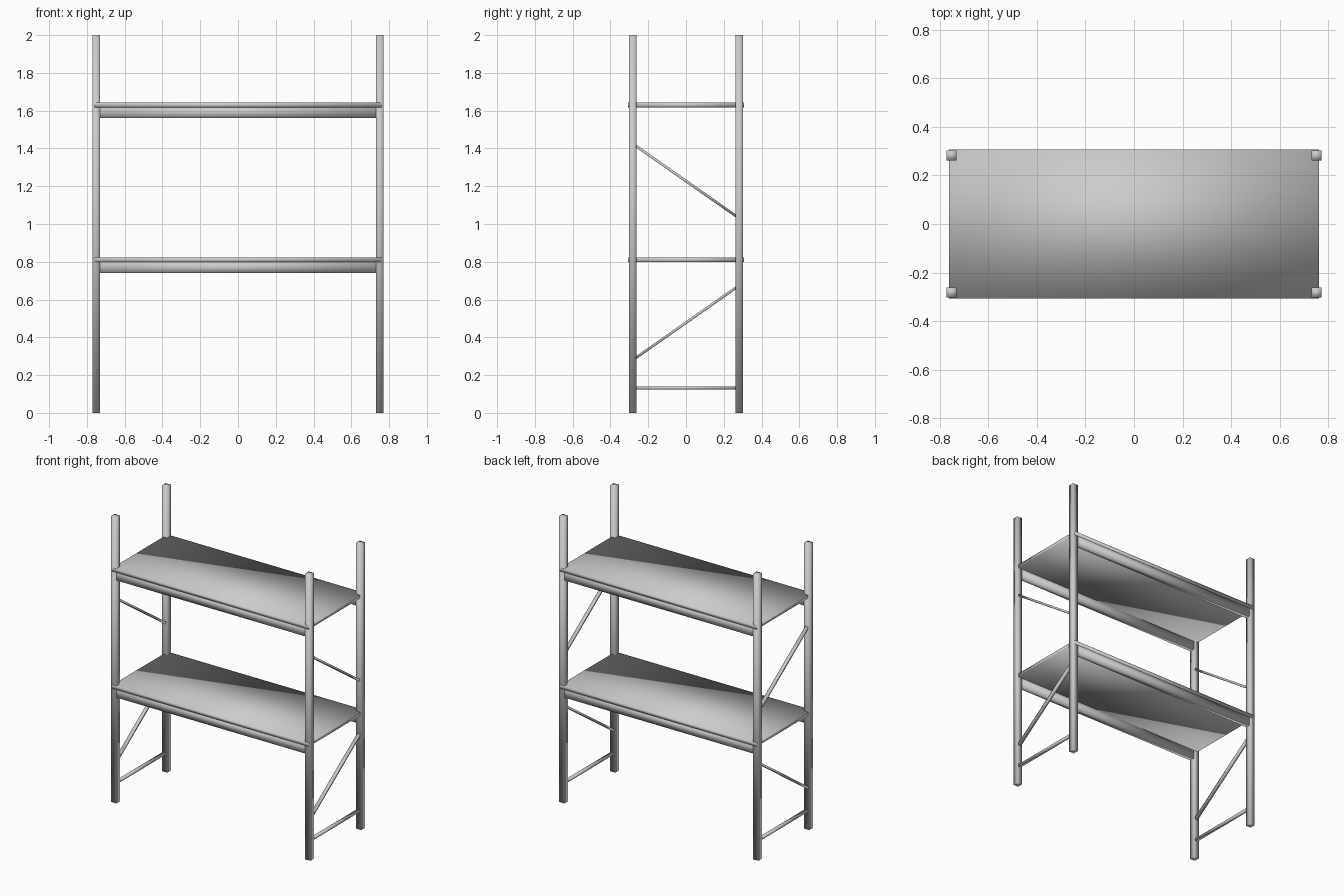
import bpy
import math

old = bpy.data.objects.get("Cube")
if old:
    bpy.data.objects.remove(old, do_unlink=True)

# Single painted metal colour
GREY = (0.6, 0.6, 0.6, 1.0)
metal = bpy.data.materials.new("grey metal")
metal.use_nodes = True
metal.diffuse_color = GREY
metal.node_tree.nodes["Principled BSDF"].inputs["Base Color"].default_value = GREY


def bar(name, center, size, tilt=0.0):
    """Softly shaded box, optionally tilted about the x axis."""
    bpy.ops.mesh.primitive_cube_add(size=1, location=center)
    obj = bpy.context.object
    obj.name = name
    obj.scale = size
    bpy.ops.object.transform_apply(location=False, rotation=False, scale=True)
    obj.rotation_euler.x = tilt
    bpy.ops.object.shade_smooth()
    obj.data.materials.append(metal)
    return obj


def brace(name, x, z_front, z_back):
    """Thin flat strip running between the front and back posts."""
    run, rise = 2 * POST_Y, z_back - z_front
    bar(name, (x, 0, (z_front + z_back) / 2),
        (0.022, math.hypot(run, rise), 0.014), math.atan2(rise, run))


POST_X, POST_Y, POST_W = 0.751, 0.282, 0.04
SHELF_TOPS = {"lower": 0.822, "upper": 1.642}
SHELF_T = 0.024
BEAM_H = 0.06

# Four corner posts
for side, x in (("left", POST_X), ("right", -POST_X)):
    for end, y in (("front", -POST_Y), ("back", POST_Y)):
        bar(f"{end}_{side}_post", (x, y, 1), (POST_W, POST_W, 2))

    # End frame: foot rail and two opposed diagonals
    brace(f"{side}_foot_rail", x, 0.132, 0.132)
    brace(f"{side}_lower_diagonal", x, 0.28, 0.675)
    brace(f"{side}_upper_diagonal", x, 1.425, 1.03)

# Shelf boards, each on a front and a back beam
for level, top in SHELF_TOPS.items():
    bar(f"{level}_shelf", (0, 0, top - SHELF_T / 2), (1.522, 0.612, SHELF_T))
    for end, y in (("front", -POST_Y), ("back", POST_Y)):
        bar(f"{level}_{end}_beam", (0, y, top - SHELF_T - BEAM_H / 2 + 0.002),
            (2 * POST_X - POST_W, POST_W - 0.002, BEAM_H))
